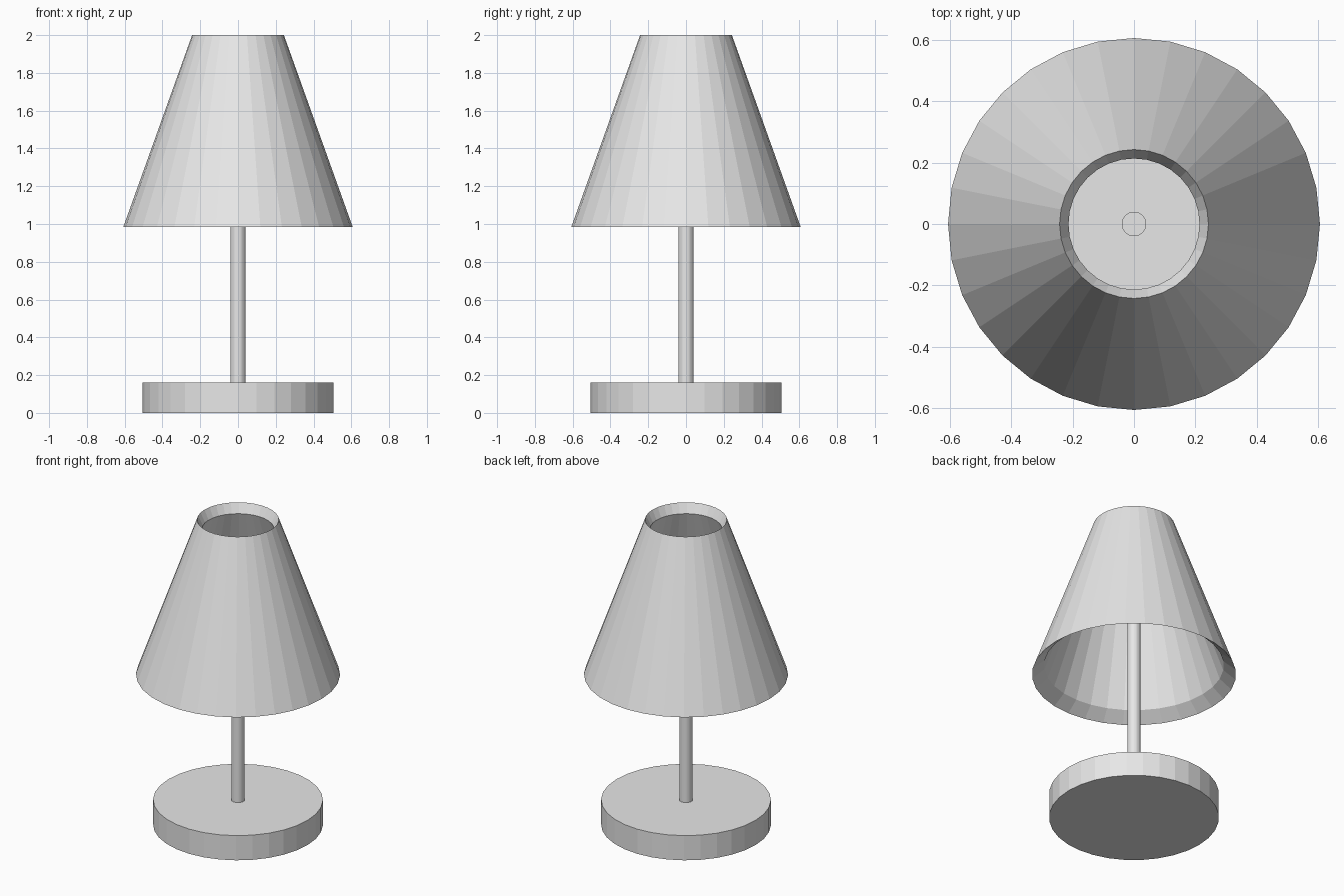
import bpy, bmesh

cube = bpy.data.objects.get("Cube")
if cube:
    bpy.data.objects.remove(cube, do_unlink=True)

SIDES = 32

grey = bpy.data.materials.new("light_grey")
grey.use_nodes = True
colour = (0.8, 0.8, 0.8, 1)
grey.diffuse_color = colour
grey.node_tree.nodes["Principled BSDF"].inputs["Base Color"].default_value = colour


def finish(bm, name):
    """Turn a bmesh into a flat shaded object."""
    bmesh.ops.recalc_face_normals(bm, faces=bm.faces)
    mesh = bpy.data.meshes.new(name)
    bm.to_mesh(mesh)
    bm.free()
    mesh.materials.append(grey)
    obj = bpy.data.objects.new(name, mesh)
    bpy.context.collection.objects.link(obj)
    return obj


def cone(bm, r_low, r_high, z_low, z_high, caps=True):
    made = bmesh.ops.create_cone(bm, cap_ends=caps, segments=SIDES, radius1=r_low,
                                 radius2=r_high, depth=z_high - z_low)
    bmesh.ops.translate(bm, verts=made["verts"], vec=(0, 0, (z_low + z_high) / 2))
    return made["verts"]


def cylinder(name, radius, z_low, z_high):
    bm = bmesh.new()
    cone(bm, radius, radius, z_low, z_high)
    return finish(bm, name)


# Round foot and thin post
cylinder("base", 0.505, 0, 0.162)
cylinder("post", 0.04, 0.162, 1.45)

# Open shade: the inner wall is a smaller copy, joined by sloping rims
LOW, HIGH, INNER = 0.985, 2.0, 0.88
mid, half = (LOW + HIGH) / 2, (HIGH - LOW) / 2
bm = bmesh.new()
cone(bm, 0.607, 0.243, LOW, HIGH, caps=False)
cone(bm, 0.607 * INNER, 0.243 * INNER, mid - half * INNER, mid + half * INNER, caps=False)
for upper in (True, False):
    rim = [e for e in bm.edges if e.is_boundary
           and all((v.co.z > mid) == upper for v in e.verts)]
    bmesh.ops.bridge_loops(bm, edges=rim)
finish(bm, "lamp_shade")
